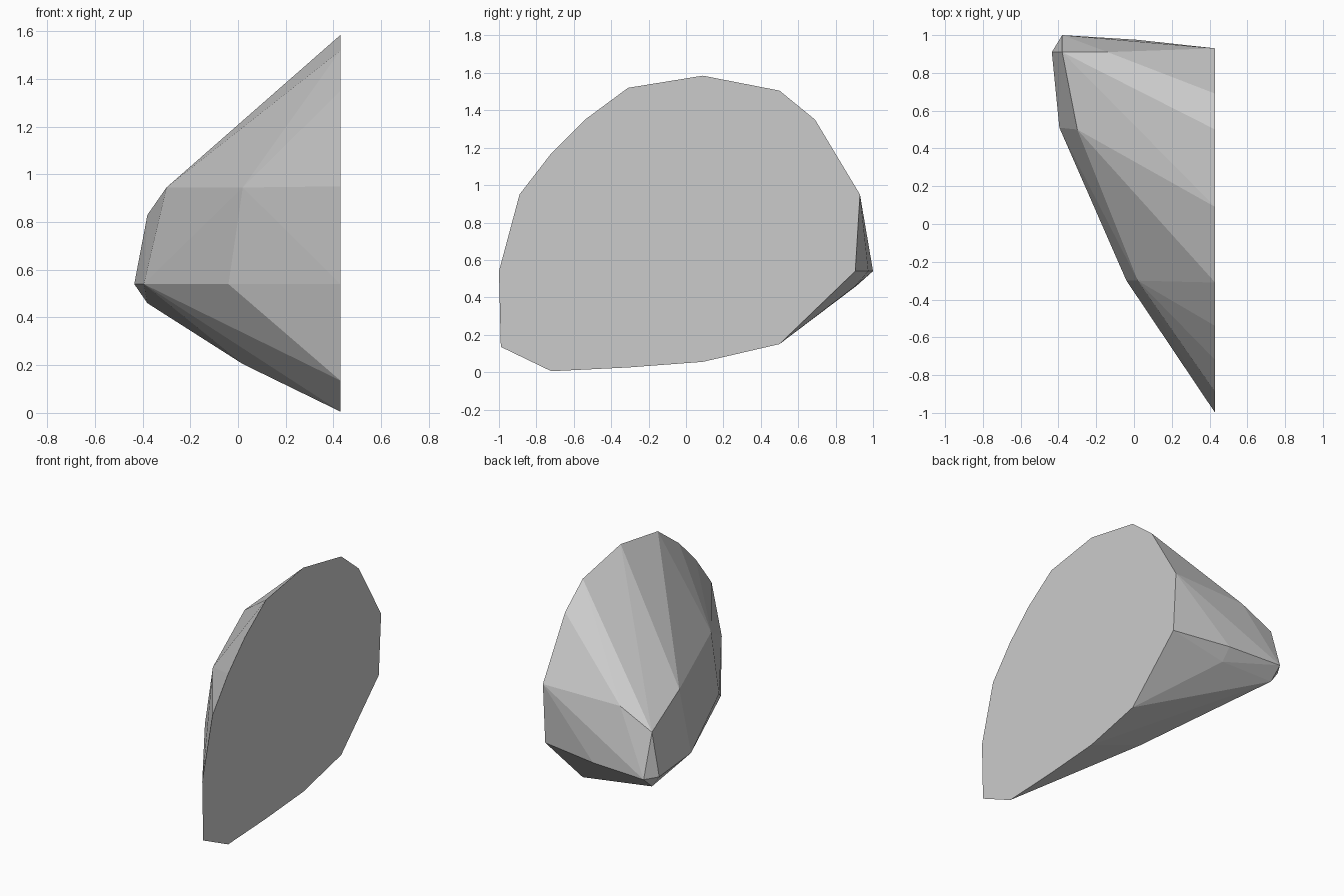
import bpy, bmesh

if "Cube" in bpy.data.objects:
    bpy.data.objects.remove(bpy.data.objects["Cube"])

CUT_X = 0.43

# Outline (y, z) of the flat cut side
outline = [(-1, 0.54), (-0.89, 0.95), (-0.72, 1.17), (-0.54, 1.35), (-0.31, 1.52),
           (0.09, 1.585), (0.5, 1.505), (0.69, 1.35), (0.93, 0.95), (0.905, 0.54),
           (0.5, 0.15), (0.09, 0.055), (-0.31, 0.025), (-0.72, 0.005), (-0.99, 0.135)]

# Corners of the faceted bulge on the other side
bulge = [(-0.435, 0.91, 0.54), (-0.38, 1.0, 0.54), (-0.38, 0.91, 0.83),
         (-0.14, 0.91, 0.945), (-0.30, 0.50, 0.945), (-0.395, 0.51, 0.54),
         (-0.04, -0.30, 0.54), (0.02, -0.30, 0.945), (-0.38, 0.91, 0.46),
         (0.02, 0.09, 0.205), (0.02, 0.975, 0.54), (0.02, 0.905, 0.46)]

# Rock chunk: convex skin around the outline and the bulge corners
bm = bmesh.new()
for p in [(CUT_X, y, z) for y, z in outline] + bulge:
    bm.verts.new(p)
hull = bmesh.ops.convex_hull(bm, input=bm.verts[:])
loose = [v for v in bm.verts if not v.link_faces]
bmesh.ops.delete(bm, geom=loose, context='VERTS')

# Merge the cut side into one clean flat face
bm.normal_update()
flat = [f for f in bm.faces if all(abs(v.co.x - CUT_X) < 1e-4 for v in f.verts)]
bmesh.ops.dissolve_faces(bm, faces=flat)
bmesh.ops.recalc_face_normals(bm, faces=bm.faces[:])

mesh = bpy.data.meshes.new("rock_chunk")
bm.to_mesh(mesh)
bm.free()
rock = bpy.data.objects.new("rock_chunk", mesh)
bpy.context.collection.objects.link(rock)

# Grey stone
stone = bpy.data.materials.new("stone_grey")
stone.diffuse_color = (0.6, 0.6, 0.6, 1)
stone.use_nodes = True
stone.node_tree.nodes["Principled BSDF"].inputs["Base Color"].default_value = stone.diffuse_color
mesh.materials.append(stone)
